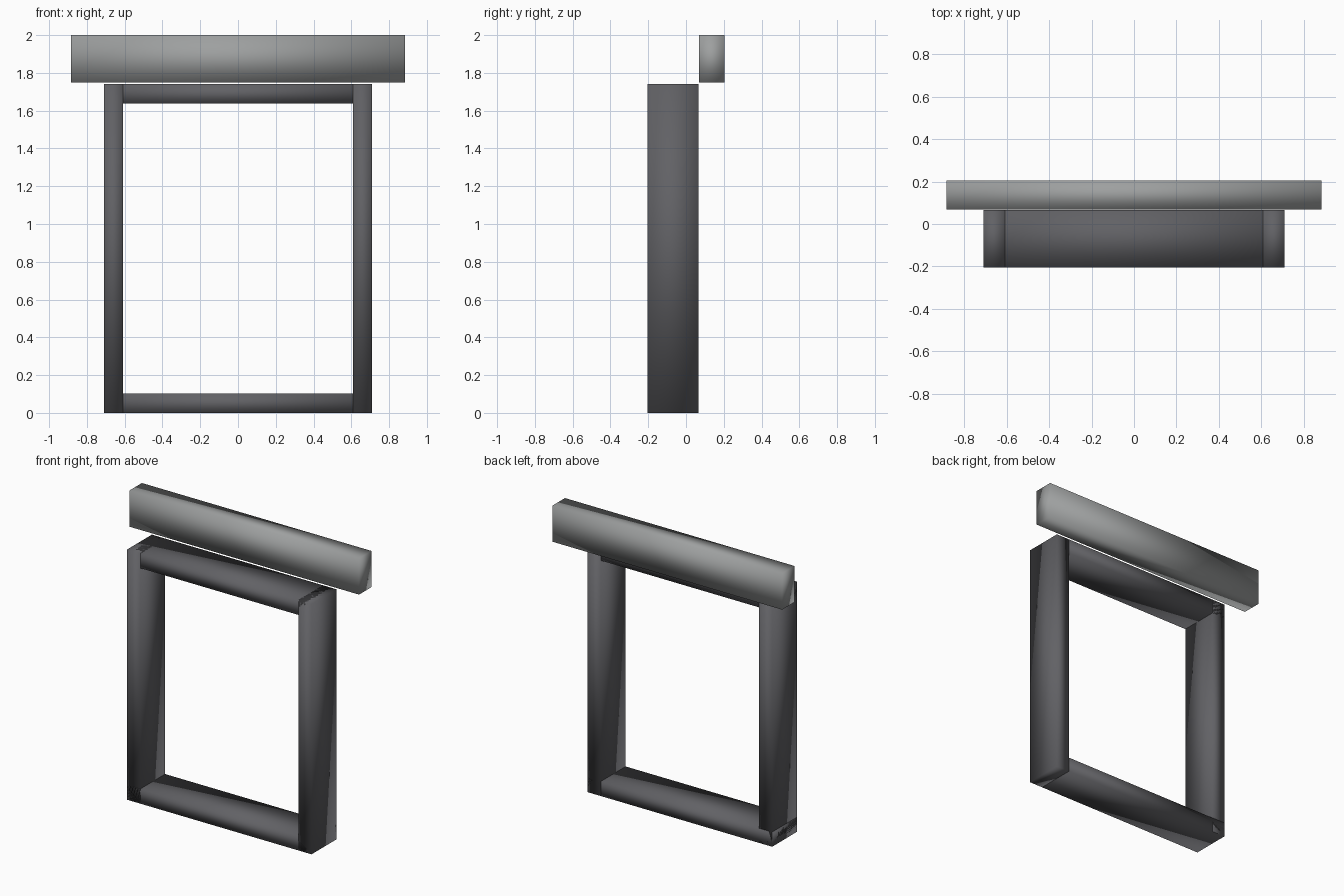
import bpy

if "Cube" in bpy.data.objects:
    bpy.data.objects.remove(bpy.data.objects["Cube"])

dark = bpy.data.materials.new("dark_metal")
dark.diffuse_color = (0.12, 0.12, 0.13, 1)
dark.use_nodes = True
dark.node_tree.nodes["Principled BSDF"].inputs["Base Color"].default_value = dark.diffuse_color
grey = bpy.data.materials.new("mid_grey")
grey.diffuse_color = (0.34, 0.35, 0.35, 1)
grey.use_nodes = True
grey.node_tree.nodes["Principled BSDF"].inputs["Base Color"].default_value = grey.diffuse_color


def box(name, x, y, z, mat):
    """Smooth-shaded box from (min, max) ranges on each axis."""
    ranges = (x, y, z)
    bpy.ops.mesh.primitive_cube_add(size=1, location=[(a + b) / 2 for a, b in ranges])
    ob = bpy.context.object
    ob.name = name
    ob.scale = [b - a for a, b in ranges]
    bpy.ops.object.transform_apply(location=False, rotation=False, scale=True)
    bpy.ops.object.shade_smooth()
    ob.data.materials.append(mat)
    return ob


HALF_W, BAR, HEIGHT = 0.71, 0.102, 1.74
DEPTH = (-0.205, 0.067)

# Upright posts
box("left_post", (-HALF_W, BAR - HALF_W), DEPTH, (0, HEIGHT), dark)
box("right_post", (HALF_W - BAR, HALF_W), DEPTH, (0, HEIGHT), dark)

# Rails lapped through the posts
box("bottom_rail", (-HALF_W, HALF_W), DEPTH, (0, BAR), dark)
box("top_rail", (-HALF_W, HALF_W), DEPTH, (HEIGHT - BAR, HEIGHT), dark)

# Header beam above and behind the frame
box("header_beam", (-0.883, 0.883), (0.069, 0.205), (1.748, 2.0), grey)
